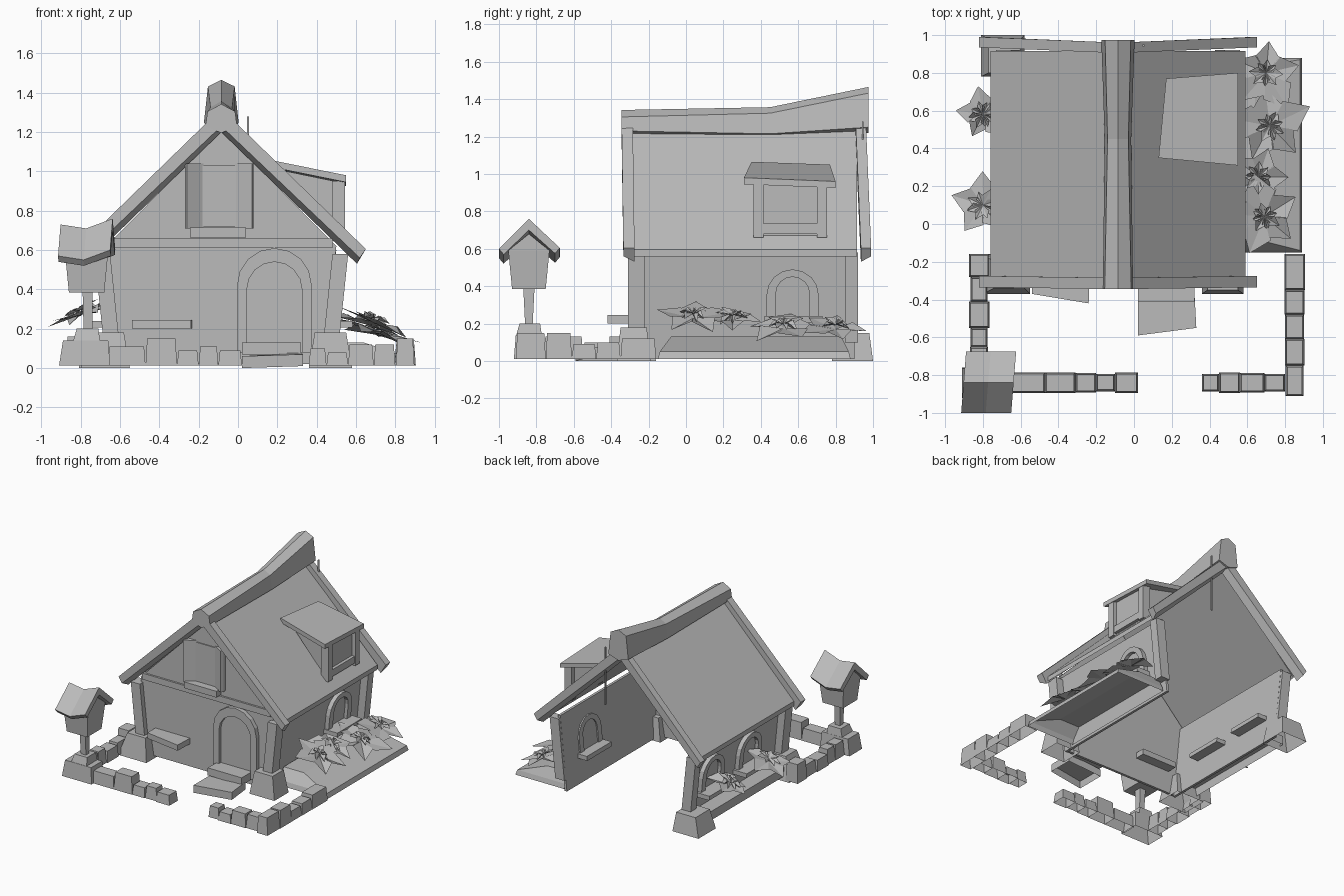
import bpy, bmesh, math, random
from mathutils import Vector

random.seed(4)
CX = -0.085  # house centre line

cube = bpy.data.objects.get("Cube")
if cube:
    bpy.data.objects.remove(cube, do_unlink=True)

grey = bpy.data.materials.new("plain grey")
grey.use_nodes = True
grey.diffuse_color = (0.5, 0.5, 0.5, 1)
grey.node_tree.nodes["Principled BSDF"].inputs["Base Color"].default_value = (0.5, 0.5, 0.5, 1)


def build(name, verts, faces):
    bm = bmesh.new()
    vs = [bm.verts.new(v) for v in verts]
    for f in faces:
        bm.faces.new([vs[i] for i in f])
    bmesh.ops.recalc_face_normals(bm, faces=bm.faces)
    mesh = bpy.data.meshes.new(name)
    bm.to_mesh(mesh)
    bm.free()
    mesh.materials.append(grey)
    ob = bpy.data.objects.new(name, mesh)
    bpy.context.collection.objects.link(ob)
    return ob


def loft(name, rings, hollow=False):
    """Skin a list of matching rings; hollow leaves the first end open."""
    n, m = len(rings[0]), len(rings)
    faces = [[k * n + i, k * n + (i + 1) % n, (k + 1) * n + (i + 1) % n, (k + 1) * n + i]
             for k in range(m - 1) for i in range(n)]
    faces.append(list(range((m - 1) * n, m * n)))
    if not hollow:
        faces.append(list(range(n)))
    return build(name, [p for r in rings for p in r], faces)


def prism(name, pts, place, a, b):
    return loft(name, [[place(u, v, t) for u, v in pts] for t in (a, b)])


def rect(x0, x1, y0, y1, z):
    return [(x0, y0, z), (x1, y0, z), (x1, y1, z), (x0, y1, z)]


def block(name, lo, hi, z0, z1, hollow=False):
    return loft(name, [rect(*lo, z0), rect(*hi, z1)], hollow)


def box(name, x0, x1, y0, y1, z0, z1, hollow=False):
    return block(name, (x0, x1, y0, y1), (x0, x1, y0, y1), z0, z1, hollow)


def flip(x, side):
    return x if side > 0 else 2 * CX - x


def along_y(u, v, t):
    return (u, t, v)


def on_side(side):
    """Place (y, z, depth) on the leaning side wall."""
    return lambda u, v, t: (flip(0.44 + 0.1 * v + t, side), u, v)


def arch(c, half, z0, top):
    spring = top - half
    curve = [(c + half * math.cos(i * math.pi / 8), spring + half * math.sin(i * math.pi / 8))
             for i in range(9)]
    return [(c + half, z0)] + curve + [(c - half, z0)]


def arch_frame(name, outer, inner, place, a, b):
    n = len(outer)
    verts = [place(u, v, t) for t in (a, b) for ring in (outer, inner) for u, v in ring]
    faces = []
    for i in range(n - 1):
        j = i + 1
        for p, q in ((0, n), (2 * n, 3 * n), (0, 2 * n), (n, 3 * n)):
            faces.append([p + i, p + j, q + j, q + i])
    faces += [[k, n + k, 3 * n + k, 2 * n + k] for k in (0, n - 1)]
    build(name, verts, faces)


# Walls: gabled front, leaning sides, open back
prism("front_wall", [(-0.61, 0.02), (0.44, 0.02), (0.5, 0.62), (CX, 1.21), (-0.67, 0.62)],
      along_y, -0.27, -0.25)
box("front_beam", -0.65, 0.48, -0.285, -0.26, 0.61, 0.66)
for side, tag in ((1, "left"), (-1, "right")):
    prism("side_wall_" + tag, [(-0.26, 0.01), (0.9, 0.01), (0.9, 0.6), (-0.26, 0.6)],
          on_side(side), -0.02, 0)
    # Corner posts
    for y0, y1, end in ((-0.31, -0.22, "front"), (0.85, 0.92, "back")):
        loft("post_%s_%s" % (end, tag),
             [[(flip(x, side), y, z) for x, y, z in rect(a, b, y0, y1, z)]
              for a, b, z in ((0.43, 0.51, 0.1), (0.48, 0.56, 0.58))])
    # Roof slab with upright eave edge
    slab = [(CX, 1.265), (0.59, 0.597), (0.59, 0.56), (CX, 1.225)]
    prism("roof_" + tag, [(flip(x, side), z) for x, z in slab], along_y, -0.285, 0.915)
    # Barge boards, undercut on the outer face and bowing out to the eaves
    for inner, outer, bow, end in ((-0.285, -0.345, 0.01, "front"), (0.905, 0.96, 0.03, "back")):
        loft("barge_board_%s_%s" % (end, tag),
             [[(flip(x, side), y + bow * (x > 0), z)
               for x, z in ((CX, 1.32), (0.65, 0.605), (0.605 + cut / 2, 0.53 + cut), (CX, 1.2 + cut))]
              for y, cut in ((inner, 0), (outer, 0.03))])

# Hollow footing stones
block("footing_front_left", (0.36, 0.58, -0.37, -0.19), (0.39, 0.55, -0.35, -0.21), 0, 0.18, True)
block("footing_front_right", (-0.8, -0.55, -0.37, -0.16), (-0.74, -0.58, -0.34, -0.2), 0, 0.18, True)
block("footing_back_right", (-0.81, -0.58, 0.78, 1.0), (-0.77, -0.6, 0.8, 0.98), 0, 0.15, True)

# Six-sided ridge log that sweeps up at the back
rings = []
for y, base, low, high, top, w0, w1 in ((-0.345, 1.195, 1.23, 1.305, 1.342, 0.08, 0.07),
                                        (0.45, 1.19, 1.215, 1.325, 1.357, 0.07, 0.055),
                                        (0.975, 1.22, 1.25, 1.432, 1.465, 0.088, 0.068)):
    half = [(w0, low), (w1, high)]
    rings.append([(CX, y, base)] + [(CX + w, y, z) for w, z in half] + [(CX, y, top)]
                 + [(CX - w, y, z) for w, z in reversed(half)])
loft("ridge_log", rings)
box("hanging_rod", 0.045, 0.055, 0.94, 0.95, 0.82, 1.28)

# Dormer
loft("dormer_roof", [[(0.13, 0.35, z + 0.085), (0.55, 0.31, z), (0.55, 0.8, z - 0.02), (0.17, 0.77, z + 0.07)]
                     for z in (0.945, 0.98)])
prism("dormer_body", [(0.2, 1.01), (0.515, 0.945), (0.515, 0.66)], along_y, 0.39, 0.72)
for y in (0.36, 0.7):
    box("dormer_post", 0.48, 0.545, y, y + 0.055, 0.66, 0.95)
box("dormer_sill", 0.48, 0.54, 0.4, 0.72, 0.68, 0.735)

# Arched door, steps and bench
prism("door", arch(0.185, 0.14, 0.08, 0.54), along_y, -0.28, -0.26)
arch_frame("door_frame", arch(0.185, 0.19, 0.08, 0.61), arch(0.185, 0.14, 0.08, 0.54), along_y, -0.305, -0.25)
box("upper_step", 0.02, 0.32, -0.41, -0.26, 0.07, 0.13)
loft("lower_step", [[(0.02, -0.59, z), (0.33, -0.55, z + 0.01), (0.32, -0.36, z + 0.02), (0.02, -0.36, z)]
                    for z in (0, 0.06)], True)
loft("bench", [[(-0.54, -0.37, z), (-0.24, -0.42, z), (-0.23, -0.17, z), (-0.54, -0.17, z)]
               for z in (0.2, 0.245)])

# Gable window with open shutters
box("gable_pane", -0.18, -0.01, -0.278, -0.26, 0.72, 1.03)
box("gable_sill", -0.245, 0.04, -0.33, -0.26, 0.665, 0.715)
for x, s in ((-0.175, -1), (-0.015, 1)):
    loft("shutter", [[(x, -0.27, z), (x + 0.085 * s, -0.32, z), (x + 0.095 * s, -0.3, z), (x + 0.095 * s, -0.26, z)]
                     for z in (0.71, 1.04)])

# Arched side windows with sills that run through the wall
for side, y, inner in ((1, 0.57, -0.03), (-1, 0.62, -0.01), (-1, 0.15, -0.01)):
    place = on_side(side)
    prism("side_pane", arch(y, 0.09, 0.24, 0.45), place, -0.01, 0.008)
    arch_frame("side_window_frame", arch(y, 0.14, 0.24, 0.49), arch(y, 0.09, 0.24, 0.45), place, inner, 0.035)
    prism("side_sill", [(y - 0.15, 0.205), (y + 0.16, 0.205), (y + 0.16, 0.24), (y - 0.15, 0.24)],
          place, -0.1, 0.12)

# Planting beds, open underneath
loft("garden_bed", [rect(0.46, 0.89, -0.15, 0.88, 0.012), rect(0.46, 0.88, -0.14, 0.87, 0.05),
                    rect(0.46, 0.64, -0.08, 0.83, 0.13)], True)
box("base_plank", -0.74, -0.62, -0.2, 0.82, 0.03, 0.1, True)


def plant(name, x, y, z, reach, tilt):
    """Broad leaves below a small rosette, leaning away from the house."""
    verts, faces = [], []
    turn = random.uniform(0, math.tau)
    for count, radius, width, lift in ((5, reach, 0.38, 0), (8, 0.08, 0.3, 0.025)):
        c = Vector((x, y, z + lift))
        for i in range(count):
            a = turn + math.tau * i / count
            r = radius * random.uniform(0.8, 1.2)
            out = Vector((math.cos(a), math.sin(a), tilt * math.cos(a)))
            across = Vector((-math.sin(a), math.cos(a), -tilt * math.sin(a)))
            mid = c + out * r * 0.5 + Vector((0, 0, 0.02))
            tip = c + out * r + Vector((0, 0, random.uniform(-0.03, 0.03)))
            k = len(verts)
            verts += [c, mid + across * r * width, tip, mid - across * r * width]
            faces += [[k, k + 1, k + 2], [k, k + 2, k + 3]]
    build(name, verts, faces)


for x, y, z, reach in ((0.7, 0.8, 0.17, 0.2), (0.72, 0.52, 0.175, 0.2), (0.66, 0.25, 0.22, 0.18),
                       (0.69, 0.04, 0.23, 0.2)):
    plant("bed_plant", x, y, z, reach, -0.32)
for y in (0.58, 0.1):
    plant("sill_plant", -0.8, y, 0.27, 0.15, 0.42)


# Low stone border, each row given as block edges and heights
def stones(name, edges, heights, centre, along_x):
    for a, b, h in zip(edges, edges[1:], heights):
        w, s = random.uniform(0.045, 0.055), 0.008
        if along_x:
            lo, hi = (a, b, centre - w, centre + w), (a + s, b - s, centre - w + s, centre + w - s)
        else:
            lo, hi = (centre - w, centre + w, a, b), (centre - w + s, centre + w - s, a + s, b - s)
        block(name, lo, hi, 0.012, h, True)


stones("border_front_right", [-0.66, -0.47, -0.31, -0.2, -0.1, 0.02], [0.11, 0.15, 0.09, 0.11, 0.09], -0.84, True)
stones("border_front_left", [0.36, 0.45, 0.56, 0.69, 0.8], [0.1, 0.08, 0.12, 0.12], -0.84, True)
stones("border_left", [-0.91, -0.75, -0.61, -0.48, -0.35, -0.16], [0.15, 0.15, 0.09, 0.1, 0.12], 0.85, False)
stones("border_right", [-0.76, -0.65, -0.55, -0.41, -0.28, -0.16], [0.13, 0.13, 0.1, 0.11, 0.16], -0.82, False)
block("border_corner", (-0.91, -0.65, -0.92, -0.76), (-0.89, -0.66, -0.91, -0.77), 0.012, 0.14, True)

# Birdhouse on a post
block("birdhouse_base", (-0.84, -0.7, -0.91, -0.77), (-0.82, -0.71, -0.89, -0.78), 0.13, 0.2)
block("birdhouse_post", (-0.785, -0.74, -0.86, -0.82), (-0.79, -0.74, -0.87, -0.81), 0.19, 0.39)
block("birdhouse_body", (-0.86, -0.68, -0.93, -0.75), (-0.88, -0.66, -0.95, -0.73), 0.385, 0.59)
prism("birdhouse_gable", [(-0.95, 0.59), (-0.73, 0.59), (-0.84, 0.68)], lambda u, v, t: (t, u, v), -0.88, -0.66)
chevron = [(-1.0, 0.57), (-0.84, 0.73), (-0.675, 0.575), (-0.7, 0.545), (-0.84, 0.67), (-0.975, 0.54)]
loft("birdhouse_roof", [[(x + 0.08 * (y + 1), y, z + dz) for y, z in chevron]
                        for x, dz in ((-0.915, 0), (-0.785, -0.02), (-0.65, 0.03))])
